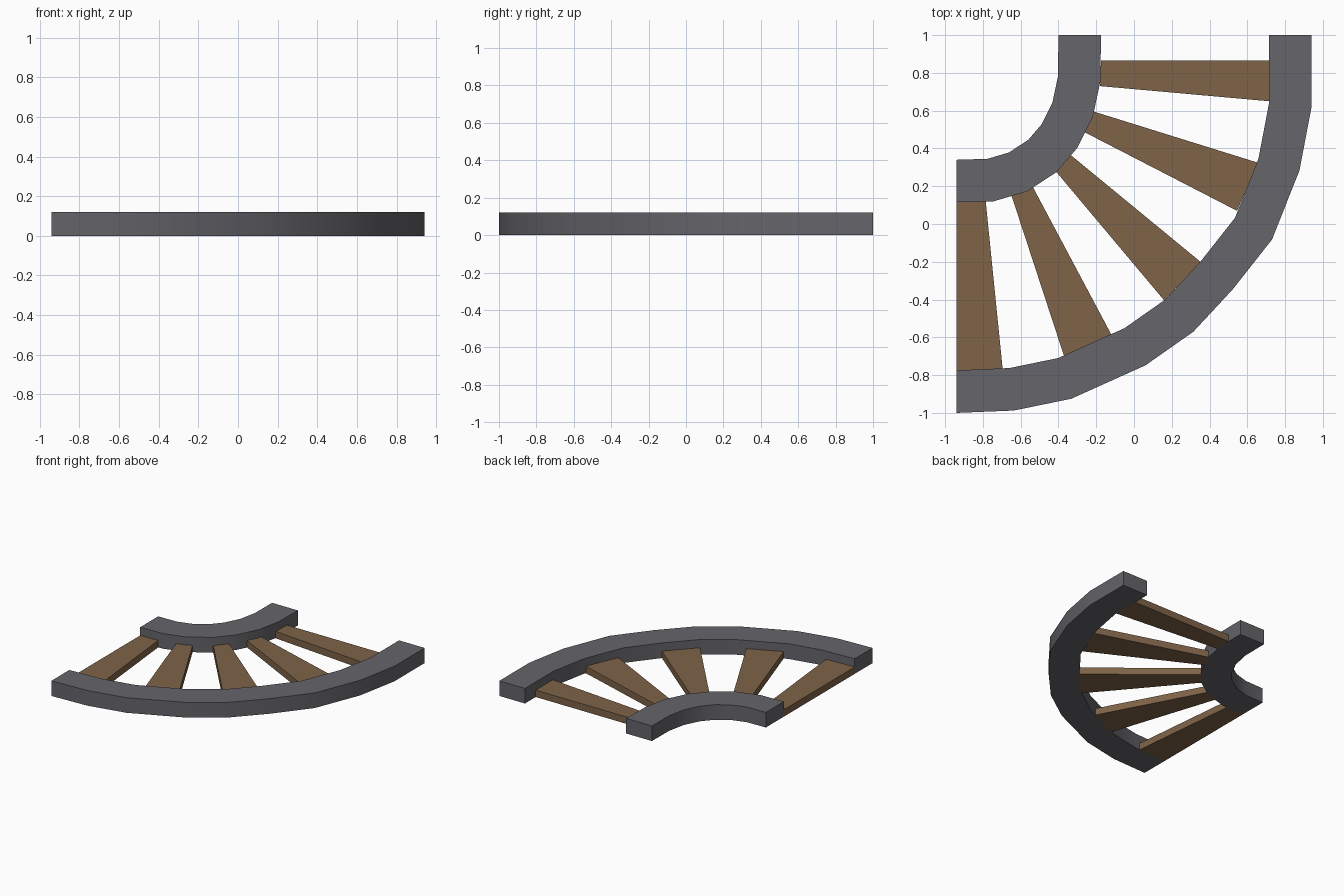
import bpy, bmesh, math
from mathutils import Vector

if "Cube" in bpy.data.objects:
    bpy.data.objects.remove(bpy.data.objects["Cube"])

RAIL_W, RAIL_H, TIE_H = 0.225, 0.12, 0.055


def material(name, rgb):
    m = bpy.data.materials.new(name)
    m.diffuse_color = (*rgb, 1)
    m.use_nodes = True
    m.node_tree.nodes["Principled BSDF"].inputs["Base Color"].default_value = m.diffuse_color
    return m


def add_object(name, bm, mat):
    bmesh.ops.recalc_face_normals(bm, faces=bm.faces[:])
    me = bpy.data.meshes.new(name)
    bm.to_mesh(me)
    bm.free()
    ob = bpy.data.objects.new(name, me)
    bpy.context.collection.objects.link(ob)
    me.materials.append(mat)
    return ob


def rail(name, path, mat):
    """Sweep a rectangular section along a path with mitred corners."""
    pts = [Vector(p) for p in path]
    dirs = [(b - a).normalized() for a, b in zip(pts, pts[1:])]
    dirs = [Vector((1, 0))] + dirs[1:-1] + [Vector((0, 1))]
    bm = bmesh.new()
    rings = []
    for i, p in enumerate(pts):
        d0, d1 = dirs[max(i - 1, 0)], dirs[min(i, len(dirs) - 1)]
        n0, n1 = Vector((d0.y, -d0.x)), Vector((d1.y, -d1.x))
        n = (n0 + n1).normalized()
        off = n * (RAIL_W / 2 / n.dot(n0))
        a, b = p + off, p - off
        rings.append([bm.verts.new((q.x, q.y, z)) for q, z in
                      ((a, 0), (a, RAIL_H), (b, RAIL_H), (b, 0))])
    for r, s in zip(rings, rings[1:]):
        for k in range(4):
            bm.faces.new((r[k], r[(k + 1) % 4], s[(k + 1) % 4], s[k]))
    bm.faces.new(rings[0])
    bm.faces.new(rings[-1])
    ob = add_object(name, bm, mat)
    bpy.ops.object.select_all(action='DESELECT')
    ob.select_set(True)
    bpy.context.view_layer.objects.active = ob
    bpy.ops.object.shade_smooth_by_angle(angle=math.radians(35))


def sleeper(name, corners, mat):
    """Tapered plank extruded up from the ground."""
    bm = bmesh.new()
    f = bm.faces.new([bm.verts.new((x, y, 0)) for x, y in corners])
    ext = bmesh.ops.extrude_face_region(bm, geom=[f], use_keep_orig=True)
    top = [v for v in ext["geom"] if isinstance(v, bmesh.types.BMVert)]
    bmesh.ops.translate(bm, verts=top, vec=(0, 0, TIE_H))
    add_object(name, bm, mat)


steel = material("steel", (0.13, 0.13, 0.145))
wood = material("wood", (0.21, 0.125, 0.065))

# Curved rails, by centre line
rail("outer_rail", [(-.94, -.8875), (-.6475, -.875), (-.367, -.8175), (.005, -.65),
                    (.24, -.485), (.4375, -.2725), (.6325, -.025), (.7675, .315),
                    (.8275, .63), (.8275, 1)], steel)
rail("inner_rail", [(-.94, .2275), (-.76, .2325), (-.615, .275), (-.485, .36),
                    (-.395, .465), (-.325, .605), (-.29, .77), (-.2875, 1)], steel)

# Wooden sleepers fanning out between the rails
ties = [
    [(-.18, .73), (-.175, .865), (.715, .865), (.715, .65)],
    [(-.26, .485), (-.212, .595), (.655, .325), (.545, .07)],
    [(-.415, .28), (-.335, .365), (.352, -.2), (.16, -.405)],
    [(-.65, .155), (-.535, .195), (-.12, -.585), (-.37, -.7)],
    [(-.94, .115), (-.785, .12), (-.695, -.77), (-.94, -.775)],
]
for i, c in enumerate(ties):
    sleeper(f"sleeper_{i + 1}", c, wood)
